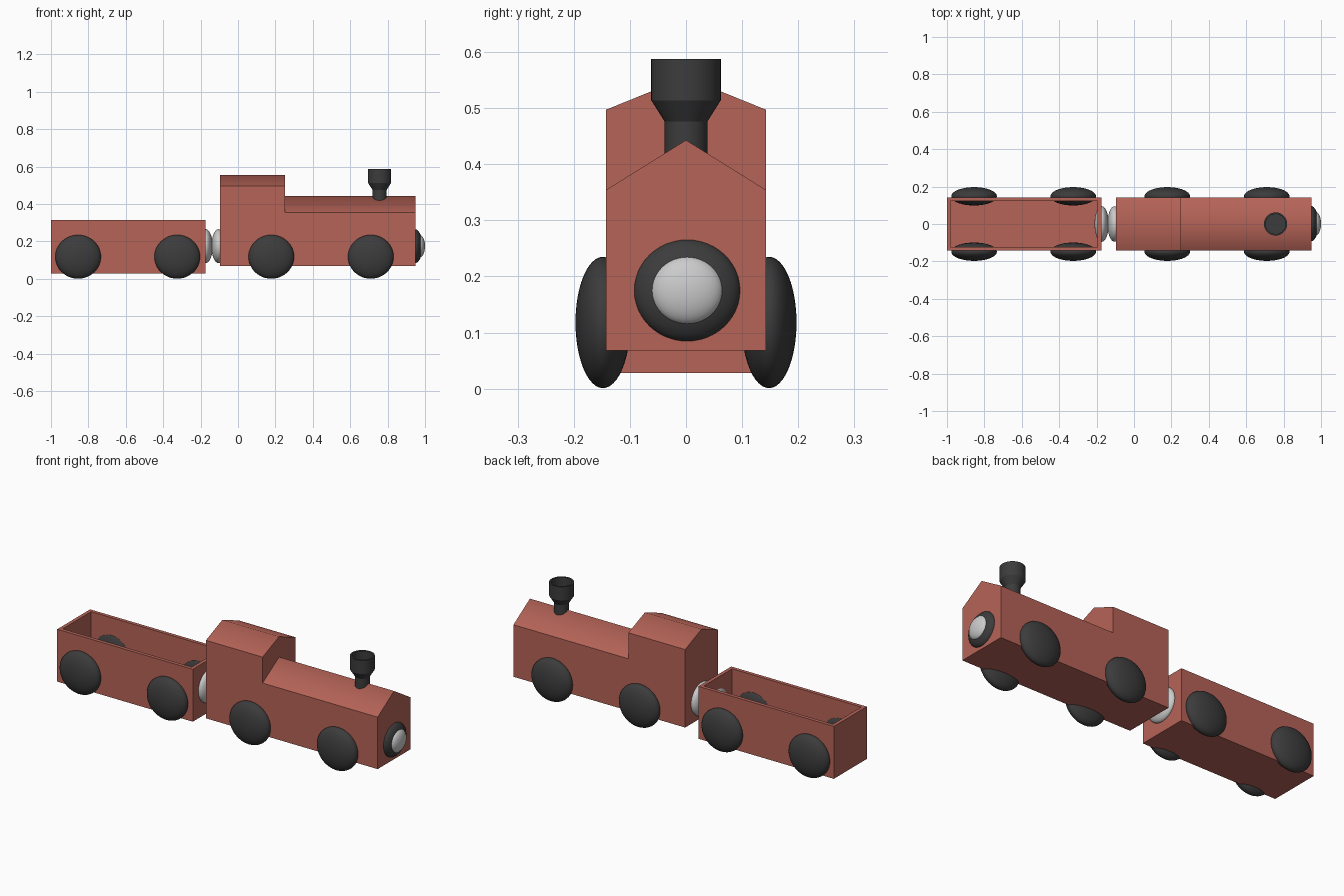
import bpy, bmesh, math

if "Cube" in bpy.data.objects:
    bpy.data.objects.remove(bpy.data.objects["Cube"])


def material(name, rgb):
    m = bpy.data.materials.new(name)
    m.diffuse_color = (*rgb, 1)
    m.use_nodes = True
    m.node_tree.nodes["Principled BSDF"].inputs["Base Color"].default_value = m.diffuse_color
    return m


RED = material("red_paint", (0.46, 0.125, 0.095))
DARK = material("dark_metal", (0.045, 0.045, 0.045))


def add_mesh(name, bm, mat):
    bmesh.ops.recalc_face_normals(bm, faces=bm.faces[:])
    me = bpy.data.meshes.new(name)
    bm.to_mesh(me)
    bm.free()
    ob = bpy.data.objects.new(name, me)
    bpy.context.collection.objects.link(ob)
    if mat:
        me.materials.append(mat)
    return ob


def ellipsoid(name, centre, radii, axis, mat=None):
    """Squashed sphere with its poles along the given axis."""
    bm = bmesh.new()
    bmesh.ops.create_uvsphere(bm, u_segments=48, v_segments=24, radius=1)
    for v in bm.verts:
        x, y, z = v.co
        v.co = (z, x, y) if axis == "X" else (x, z, y)
        v.co = [c + r * k for c, r, k in zip(centre, radii, v.co)]
    for f in bm.faces:
        f.smooth = True
    return add_mesh(name, bm, mat)


W = 0.143  # half width of both bodies

# Locomotive body: gabled cab stepping down to a gabled hood
BACK, STEP, NOSE, BASE = -0.095, 0.25, 0.95, 0.068
CAB_EAVE, CAB_RIDGE, HOOD_EAVE, HOOD_RIDGE = 0.497, 0.555, 0.354, 0.443
bm = bmesh.new()


def section(x, eave, ridge):
    return [bm.verts.new(p) for p in ((x, -W, eave), (x, 0, ridge), (x, W, eave))]


def base_pair(x):
    return [bm.verts.new((x, s * W, BASE)) for s in (-1, 1)]


back, front = section(BACK, CAB_EAVE, CAB_RIDGE), section(STEP, CAB_EAVE, CAB_RIDGE)
hood, nose = section(STEP, HOOD_EAVE, HOOD_RIDGE), section(NOSE, HOOD_EAVE, HOOD_RIDGE)
b0, b1 = base_pair(BACK), base_pair(NOSE)
bm.faces.new(back + b0[::-1])
bm.faces.new(nose + b1[::-1])
bm.faces.new((b0[0], b1[0], b1[1], b0[1]))
bm.faces.new(front + hood[::-1])
for i, s in ((0, 0), (2, 1)):
    bm.faces.new((b0[s], b1[s], nose[i], hood[i], front[i], back[i]))
for a, b in ((back, front), (hood, nose)):
    for i in (0, 1):
        bm.faces.new((a[i], b[i], b[i + 1], a[i + 1]))
# Only the two roof ridges are softly shaded
for f in bm.faces:
    f.smooth = True
for e in bm.edges:
    e.smooth = all(abs(v.co.y) < 1e-5 for v in e.verts)
add_mesh("locomotive_body", bm, RED)

# Open wagon: box whose top is inset and pushed down to the floor
bm = bmesh.new()
bmesh.ops.create_cube(bm, size=1)
for v in bm.verts:
    v.co = (-0.5875 + v.co.x * 0.825, v.co.y * 2 * W, 0.172 + v.co.z * 0.288)
top = max(bm.faces, key=lambda f: f.calc_center_median().z)
bmesh.ops.inset_individual(bm, faces=[top], thickness=0.028)
inner = bmesh.ops.extrude_discrete_faces(bm, faces=[top])["faces"][0]
for v in inner.verts:
    v.co.z = 0.06
add_mesh("wagon_body", bm, RED)

# Wheels
for i, x in enumerate((-0.855, -0.325, 0.178, 0.71)):
    for side, s in (("front", -1), ("back", 1)):
        ellipsoid(f"wheel_{side}_{i + 1}", (x, s * 0.148, 0.118),
                  (0.122, 0.049, 0.117), "Y", DARK)

# Coupling buffers between the wagon and locomotive
ellipsoid("wagon_buffer", (-0.173, 0, 0.175), (0.038, 0.095, 0.091), "X")
ellipsoid("locomotive_buffer", (-0.104, 0, 0.175), (0.038, 0.095, 0.091), "X")

# Headlamp
ellipsoid("headlamp_rim", (0.945, 0.002, 0.175), (0.042, 0.095, 0.091), "X", DARK)
ellipsoid("headlamp_lens", (0.97, 0.002, 0.175), (0.03, 0.064, 0.061), "X")

# Chimney: turned profile (radius, height) with a hollow top
profile = [(0, 0.36), (0.038, 0.36), (0.038, 0.476), (0.062, 0.514),
           (0.062, 0.588), (0.053, 0.588), (0.053, 0.52), (0, 0.52)]
bm = bmesh.new()
verts = [bm.verts.new((0.757 + r, 0, z)) for r, z in profile]
edges = [bm.edges.new(p) for p in zip(verts, verts[1:])]
bmesh.ops.spin(bm, geom=verts + edges, cent=(0.757, 0, 0), axis=(0, 0, 1),
               angle=math.tau, steps=48)
bmesh.ops.remove_doubles(bm, verts=bm.verts[:], dist=1e-5)
chimney = add_mesh("chimney", bm, DARK)
bpy.context.view_layer.objects.active = chimney
chimney.select_set(True)
bpy.ops.object.shade_smooth_by_angle(angle=math.radians(30))
